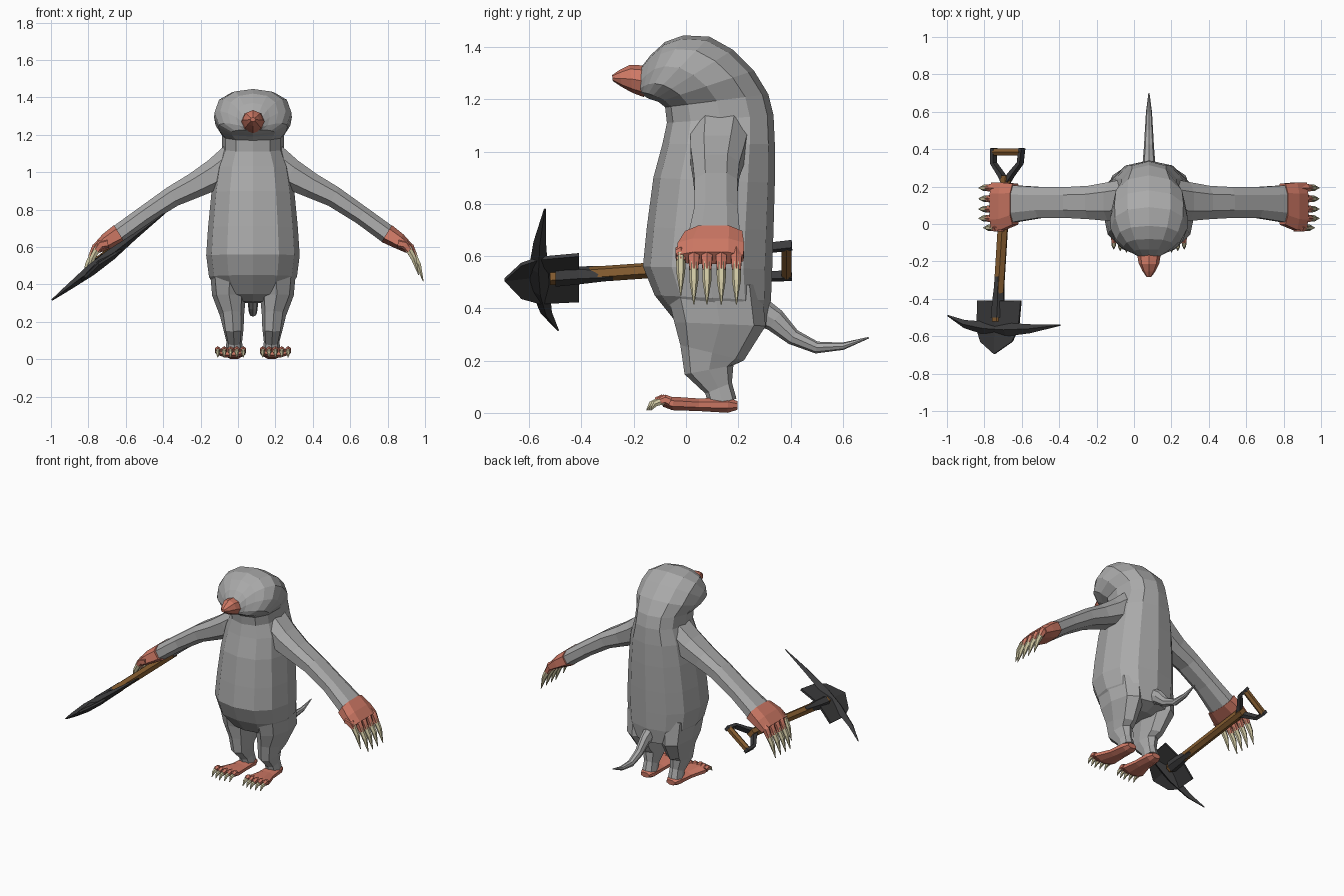
import bpy, bmesh, math
from mathutils import Vector as V

CX = 0.08  # body centre line


def material(name, c):
    m = bpy.data.materials.new(name)
    m.diffuse_color = (*c, 1)
    return m


FUR = material("grey fur", (0.40, 0.40, 0.40))
SKIN = material("pink skin", (0.62, 0.19, 0.13))
CLAW = material("cream claw", (0.62, 0.57, 0.36))
IRON = material("dark iron", (0.045, 0.045, 0.047))
WOOD = material("brown wood", (0.24, 0.11, 0.03))


def finish(name, bm, mat):
    bmesh.ops.recalc_face_normals(bm, faces=bm.faces)
    me = bpy.data.meshes.new(name)
    bm.to_mesh(me)
    bm.free()
    me.materials.append(mat)
    ob = bpy.data.objects.new(name, me)
    bpy.context.collection.objects.link(ob)
    return ob


def loft(name, rings, mat, n=8, phase=0.0, power=1.0):
    """rings: (centre, u vector, v vector)"""
    bm = bmesh.new()

    def sp(x):
        return math.copysign(abs(x) ** power, x) if abs(x) > 1e-6 else 0
    loops = []
    for c, u, v in rings:
        loops.append([bm.verts.new(c + u * sp(math.cos(phase + 2 * math.pi * i / n))
                                   + v * sp(math.sin(phase + 2 * math.pi * i / n))) for i in range(n)])
    for a, b in zip(loops, loops[1:]):
        for i in range(n):
            j = (i + 1) % n
            bm.faces.new((a[i], a[j], b[j], b[i]))
    bm.faces.new(loops[0])
    bm.faces.new(loops[-1])
    return finish(name, bm, mat)


def tube(name, pts, radii, side, mat, n=8, phase=None, power=1.0):
    """loft along points; radii = (along side, across side)"""
    pts, side = [V(p) for p in pts], V(side).normalized()
    rings = []
    for i, p in enumerate(pts):
        t = pts[min(i + 1, len(pts) - 1)] - pts[max(i - 1, 0)]
        a, b = radii[i]
        rings.append((p, side * a, t.cross(side).normalized() * b))
    return loft(name, rings, mat, n, math.pi / n if phase is None else phase, power)


def profile_loft(name, rows, mat, n, power):
    """rows: front y, front z, back y, back z, half width"""
    rings = []
    for fy, fz, by, bz, w in rows:
        f, b = V((CX, fy, fz)), V((CX, by, bz))
        rings.append(((f + b) / 2, V((w, 0, 0)), (f - b) / 2))
    return loft(name, rings, mat, n, 0, power)


# Torso and head in one bending loft
profile_loft("body", [
    (0.04, 0.31, 0.22, 0.30, 0.09), (-0.04, 0.35, 0.31, 0.33, 0.17),
    (-0.12, 0.45, 0.325, 0.43, 0.235), (-0.165, 0.56, 0.33, 0.55, 0.25),
    (-0.15, 0.71, 0.335, 0.70, 0.24), (-0.125, 0.90, 0.34, 0.88, 0.222),
    (-0.09, 1.03, 0.34, 1.03, 0.20), (-0.073, 1.11, 0.335, 1.14, 0.165),
    (-0.08, 1.17, 0.315, 1.22, 0.165), (-0.105, 1.19, 0.26, 1.31, 0.20),
    (-0.125, 1.197, 0.18, 1.39, 0.208), (-0.14, 1.202, 0.09, 1.44, 0.205),
    (-0.152, 1.208, -0.01, 1.445, 0.175), (-0.16, 1.213, -0.08, 1.42, 0.135),
    (-0.168, 1.217, -0.135, 1.37, 0.09), (-0.175, 1.22, -0.17, 1.325, 0.06)],
    FUR, 12, 0.85)
profile_loft("snout", [
    (-0.16, 1.208, -0.16, 1.33, 0.064), (-0.205, 1.225, -0.215, 1.332, 0.055),
    (-0.245, 1.247, -0.255, 1.312, 0.036), (-0.28, 1.27, -0.283, 1.293, 0.014)],
    SKIN, 8, 1.0)

# Tail
tube("tail", [(CX, 0.26, 0.40), (CX, 0.34, 0.355), (CX, 0.41, 0.29), (CX, 0.50, 0.25),
              (CX, 0.60, 0.255), (CX, 0.70, 0.288)],
     [(0.04, 0.06), (0.033, 0.045), (0.027, 0.031), (0.022, 0.023), (0.016, 0.014), (0.003, 0.003)],
     (1, 0, 0), FUR, 8, 0)

for s, tag in ((1, "left"), (-1, "right")):
    def X(o):
        return CX + s * o

    # Arm, hand, fingers and claws
    tube(tag + "_arm", [(X(.09), .13, 1.06), (X(.20), .12, .99), (X(.31), .115, .93),
                        (X(.43), .115, .87), (X(.58), .115, .77), (X(.72), .108, .668)],
         [(.12, .11), (.11, .088), (.095, .072), (.088, .06), (.088, .053), (.105, .054)],
         (0, 1, 0), FUR, 8, None, 0.8)
    tube(tag + "_hand", [(X(.715), .106, .672), (X(.78), .095, .632), (X(.835), .092, .592)],
         [(.116, .056), (.134, .046), (.136, .03)], (0, 1, 0), SKIN, 8, None, 0.7)
    for i, y in enumerate((-.02, .03, .08, .135, .193)):
        up = 0.035 if i == 0 else 0
        ox = -0.025 if i == 0 else 0
        tube(f"{tag}_finger_{i}", [(X(.80 + ox), y, .62), (X(.838 + ox), y, .595 + up / 2), (X(.862 + ox), y, .545 + up)],
             [(.024, .025), (.024, .026), (.019, .02)], (0, 1, 0), SKIN, 6)
        tube(f"{tag}_finger_claw_{i}", [(X(.848 + ox), y, .572 + up), (X(.884 + ox), y, .505 + up), (X(.911 + ox), y, .415 + up)],
             [(.018, .022), (.017, .017), (.002, .002)], (0, 1, 0), CLAW, 6, 0)

    # Leg
    tube(tag + "_leg", [(X(.125), .11, .47), (X(.128), .13, .34), (X(.112), .10, .23),
                        (X(.105), .088, .165), (X(.10), .125, .095), (X(.10), .14, .04)],
         [(.105, .18), (.09, .175), (.064, .125), (.055, .095), (.042, .055), (.046, .055)],
         (1, 0, 0), FUR, 8, 0, 0.85)

    # Foot, toes and claws
    tube(tag + "_foot", [(X(.10), .197, .028), (X(.10), .16, .03), (X(.105), .05, .031),
                         (X(.118), -.05, .036), (X(.12), -.085, .042)],
         [(.035, .018), (.052, .032), (.06, .026), (.084, .028), (.08, .02)],
         (1, 0, 0), SKIN, 8)
    for i in range(5):
        o = .12 + (i - 2) * .034
        y = -.105 + abs(i - 2) * .008
        tube(f"{tag}_toe_{i}", [(X(o), -.06, .042), (X(o), y + .01, .05), (X(o), y - .01, .044)],
             [(.017, .02), (.017, .02), (.013, .015)], (1, 0, 0), SKIN, 6)
        tube(f"{tag}_toe_claw_{i}", [(X(o), y + .003, .046), (X(o), y - .028, .035), (X(o), y - .046, .01)],
             [(.013, .016), (.011, .012), (.002, .002)], (1, 0, 0), CLAW, 6, 0)

# Digging tool: local frame u across, d along the shaft, n out of the blade
U = V((.79, 0, .61)).normalized()
D = V((.0625, 1, .07))
N = U.cross(D).normalized()


def P(u, d, n=0.0):
    return V((-.70, 0, .555)) + U * u + D * d + N * n


tube("shaft", [P(0, -.52), P(0, .26)], [(.03, .03)] * 2, U, WOOD, 6, 0)
tube("shaft_socket", [P(0, -.50), P(0, -.41), P(0, -.28)],
     [(.04, .036), (.036, .034), (.018, .033)], U, IRON, 6, 0)

# Shovel blade with a shallow centre crease
bm = bmesh.new()
outline = [(0, -.41, .018), (.145, -.41, -.012), (.14, -.56, -.012), (.105, -.63, -.008), (0, -.695, .004)]
for k in (1, -1):
    bm.faces.new([bm.verts.new(P(k * u, d, n)) for u, d, n in outline][::k])
bmesh.ops.remove_doubles(bm, verts=bm.verts, dist=1e-4)
blade = finish("shovel_blade", bm, IRON)
mod = blade.modifiers.new("thickness", "SOLIDIFY")
mod.thickness = 0.014
mod.offset = 0

# Pick head
tube("pick_head", [P(-.335, -.49), P(-.22, -.535), P(-.07, -.558), P(.07, -.565), P(.23, -.56), P(.43, -.54)],
     [(.004, .004), (.022, .016), (.036, .03), (.036, .03), (.024, .016), (.004, .004)],
     D, IRON, 4, 0)

# Handle: forked bracket and wooden grip
for k in (1, -1):
    tube("handle_fork", [P(0, .22), P(k * .035, .265), P(k * .09, .325), P(k * .095, .405)],
         [(.03, .02), (.026, .018), (.026, .014), (.026, .014)], N, IRON, 4)
tube("handle_grip", [P(-.09, .385), P(.09, .385)], [(.022, .022)] * 2, D, WOOD, 6)
